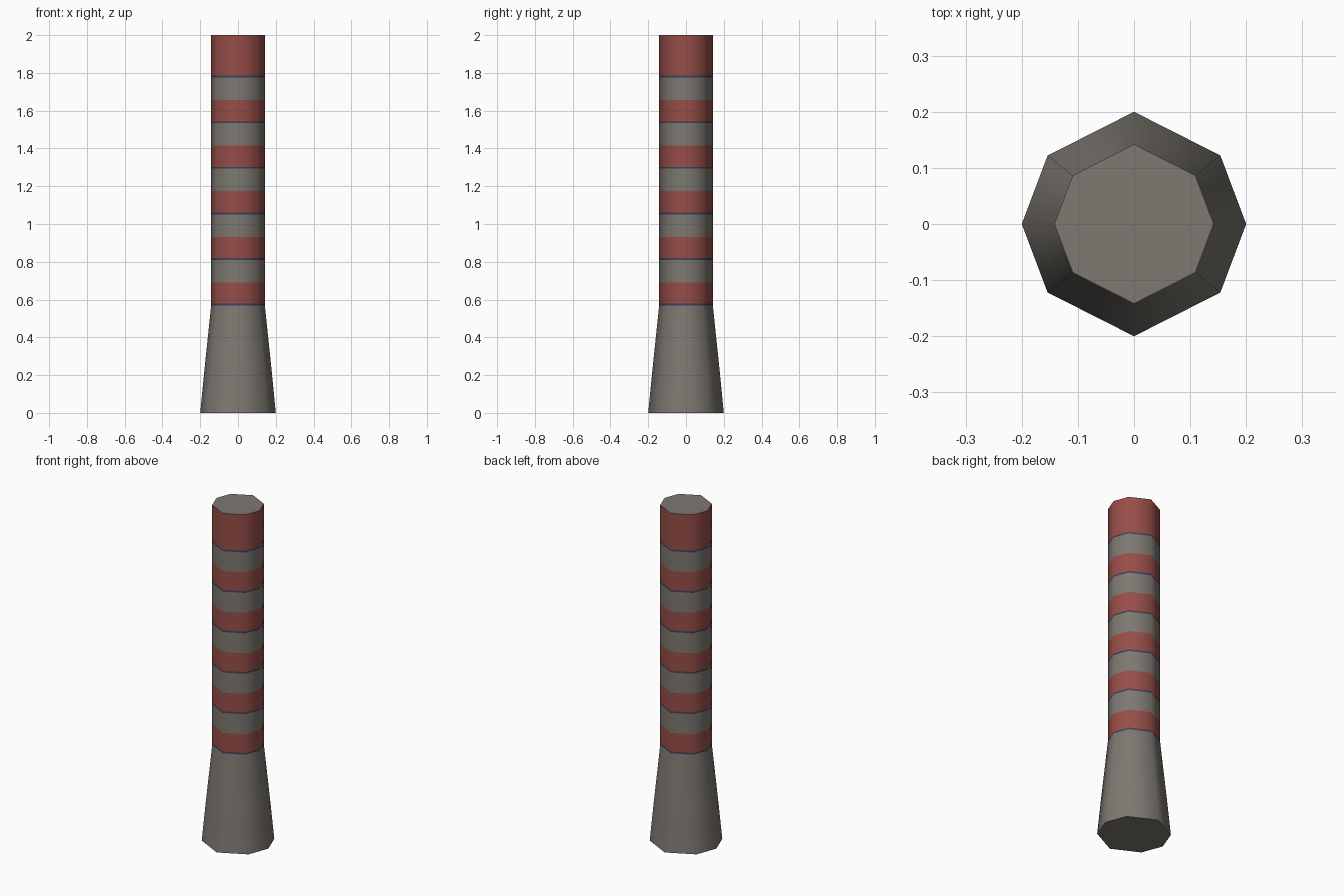
import bpy, bmesh

if "Cube" in bpy.data.objects:
    bpy.data.objects.remove(bpy.data.objects["Cube"])

def material(name, rgb):
    m = bpy.data.materials.new(name)
    m.diffuse_color = (*rgb, 1)
    m.use_nodes = True
    m.node_tree.nodes["Principled BSDF"].inputs["Base Color"].default_value = m.diffuse_color
    return m

GREY, RED, BLUE = 0, 1, 2
mats = [material("warm grey concrete", (0.205, 0.188, 0.165)),
        material("brick red paint", (0.31, 0.075, 0.065)),
        material("dark blue joint", (0.05, 0.053, 0.11))]

# slightly irregular eight-sided section, unit radius
SECTION = [(1, 0), (0.77, 0.61), (0, 1), (-0.77, 0.61),
           (-1, 0), (-0.77, -0.61), (0, -1), (0.77, -0.61)]

def stack(name, levels, bottom=False, top=False):
    """levels: (z, radius, colour of the band above)"""
    bm = bmesh.new()
    rings = [[bm.verts.new((x * r, y * r, z)) for x, y in SECTION]
             for z, r, c in levels]
    for (lo, hi), (z, r, c) in zip(zip(rings, rings[1:]), levels):
        for i in range(8):
            j = (i + 1) % 8
            bm.faces.new((lo[i], lo[j], hi[j], hi[i])).material_index = c
    if bottom:
        bm.faces.new(rings[0][::-1]).material_index = GREY
    if top:
        bm.faces.new(rings[-1]).material_index = GREY
    me = bpy.data.meshes.new(name)
    bm.to_mesh(me)
    bm.free()
    for m in mats:
        me.materials.append(m)
    ob = bpy.data.objects.new(name, me)
    bpy.context.collection.objects.link(ob)
    # soft shading around the sides, crisp caps
    for p in me.polygons:
        p.use_smooth = abs(p.normal.z) < 0.9
    for e in me.edges:
        zs = [me.vertices[v].co.z for v in e.vertices]
        if abs(zs[0] - zs[1]) < 1e-5:
            me.attributes.get("sharp_edge") or me.attributes.new("sharp_edge", "BOOLEAN", "EDGE")
            e.use_edge_sharp = True
    return ob

# tapered foot
stack("chimney_foot", [(0, 0.2, GREY), (0.225, 0.178, GREY),
                       (0.455, 0.154, GREY), (0.569, 0.142, GREY)], bottom=True)

# striped shaft: blue joint, red band, grey band, repeated
R, STEP = 0.142, 0.2412
levels = []
for k in range(6):
    z = 0.569 + k * STEP
    levels += [(z, R, BLUE), (z + 0.01, R, RED),
               (z + 0.122, R, GREY if k < 5 else RED)]
levels.append((2.0, R, RED))
stack("striped_shaft", levels, top=True)
